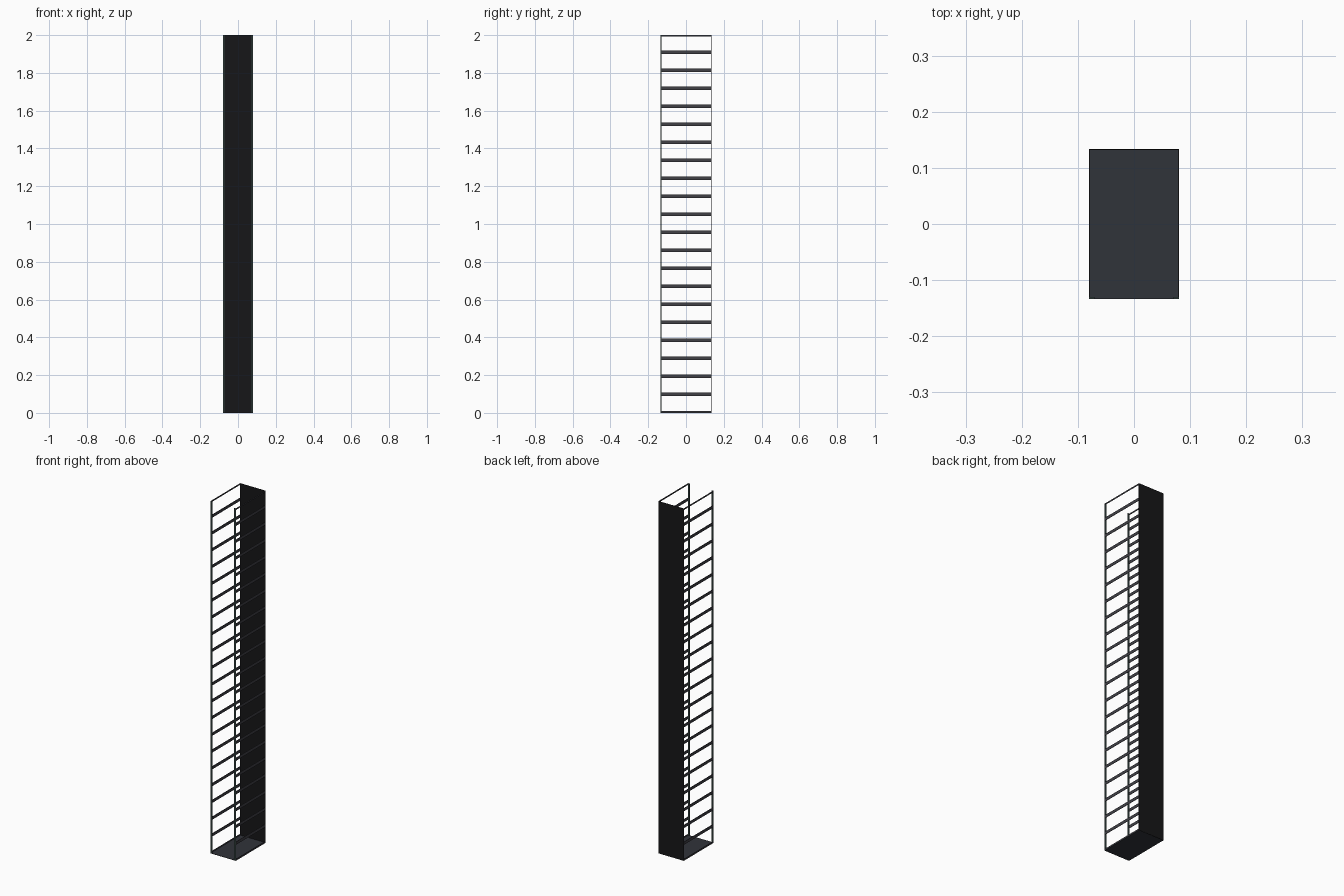
import bpy

if "Cube" in bpy.data.objects:
    bpy.data.objects.remove(bpy.data.objects["Cube"])

W, D, H = 0.16, 0.268, 2.0   # overall width, depth, height
T = 0.002                    # sheet thickness
PITCH, BAR = 0.0953, 0.017   # side slat spacing and height


def material(name, rgb):
    m = bpy.data.materials.new(name)
    m.diffuse_color = (*rgb, 1)
    m.use_nodes = True
    m.node_tree.nodes["Principled BSDF"].inputs["Base Color"].default_value = m.diffuse_color
    return m


def box(name, lo, hi, mat):
    bpy.ops.mesh.primitive_cube_add(size=1, location=[(a + b) / 2 for a, b in zip(lo, hi)])
    ob = bpy.context.object
    ob.name = name
    ob.scale = [b - a for a, b in zip(lo, hi)]
    bpy.ops.object.transform_apply(location=True, rotation=False, scale=True)
    ob.data.materials.append(mat)
    return ob


def mirror_x(ob):
    ob.modifiers.new("mirror", 'MIRROR').use_axis[0] = True
    return ob


black = material("black_sheet", (0.008, 0.008, 0.009))
dark = material("dark_sheet", (0.03, 0.033, 0.042))
slat_grey = material("slat_grey", (0.05, 0.05, 0.06))
post_green = material("post_green_grey", (0.04, 0.065, 0.06))

# solid back and floor
box("back_panel", (-W/2, D/2 - T, 0), (W/2, D/2, H), black)
box("floor_plate", (-W/2, -D/2, 0), (W/2, D/2, T), dark)

# narrow front posts
mirror_x(box("front_posts", (W/2 - 0.01, -D/2, 0), (W/2, -D/2 + 0.004, H), post_green))

# half-height rails closing the sides at top and bottom
mirror_x(box("bottom_side_rails", (W/2 - T, -D/2 + 0.004, T), (W/2, D/2 - T, 0.009), slat_grey))
mirror_x(box("top_side_rails", (W/2 - T, -D/2 + 0.004, H - 0.008), (W/2, D/2 - T, H), slat_grey))

# ladder of side slats
slats = mirror_x(box("side_slats", (W/2 - T, -D/2 + 0.004, 0.099 - BAR/2),
                     (W/2, D/2 - T, 0.099 + BAR/2), slat_grey))
arr = slats.modifiers.new("repeat", 'ARRAY')
arr.count = 20
arr.use_relative_offset = False
arr.use_constant_offset = True
arr.constant_offset_displace = (0, 0, PITCH)
